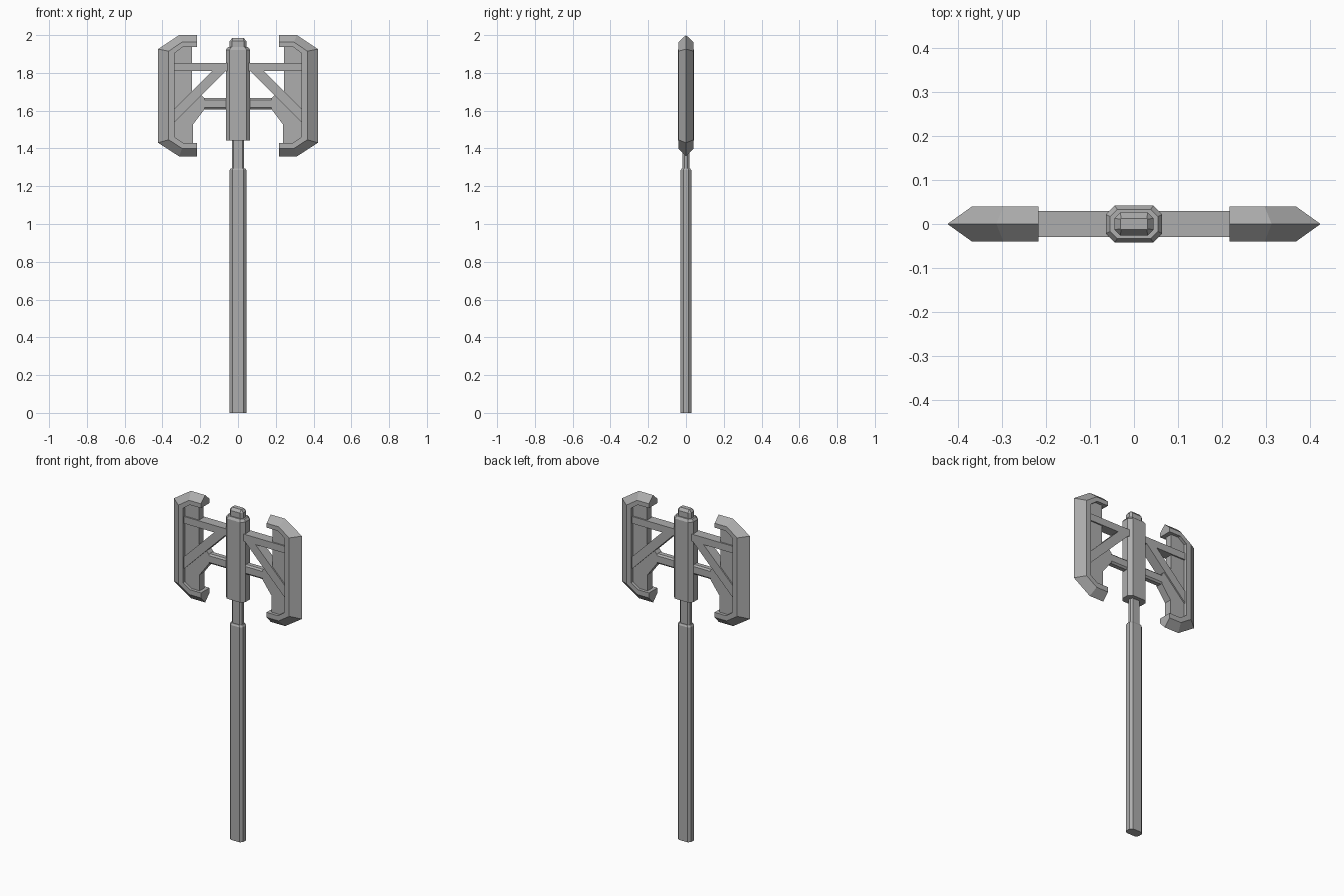
import bpy
import bmesh

cube = bpy.data.objects.get("Cube")
if cube:
    bpy.data.objects.remove(cube, do_unlink=True)

steel = bpy.data.materials.new("grey_steel")
steel.use_nodes = True
GREY = (0.42, 0.42, 0.42, 1)
steel.diffuse_color = GREY
steel.node_tree.nodes["Principled BSDF"].inputs["Base Color"].default_value = GREY


def loft(name, sections, mirrored=False):
    """Skin a run of equal-length closed sections and cap both ends."""
    bm = bmesh.new()
    rings = [[bm.verts.new(p) for p in s] for s in sections]
    for a, b in zip(rings, rings[1:]):
        for i in range(len(a)):
            j = (i + 1) % len(a)
            bm.faces.new((a[i], a[j], b[j], b[i]))
    bm.faces.new(rings[0][::-1])
    bm.faces.new(rings[-1])
    bmesh.ops.recalc_face_normals(bm, faces=bm.faces)
    mesh = bpy.data.meshes.new(name)
    bm.to_mesh(mesh)
    bm.free()
    mesh.materials.append(steel)
    obj = bpy.data.objects.new(name, mesh)
    bpy.context.collection.objects.link(obj)
    if mirrored:
        obj.modifiers.new("Mirror", "MIRROR").use_axis[0] = True
    return obj


def octagon(hx, hy, cut, z):
    """Rectangle with clipped corners, lying flat at height z."""
    x, y = hx - cut, hy - cut
    return [(hx, -y, z), (hx, y, z), (x, hy, z), (-x, hy, z),
            (-hx, y, z), (-hx, -y, z), (-x, -hy, z), (x, -hy, z)]


def slab(name, outline, half):
    """Flat plate from an x-z outline, mirrored to both sides."""
    return loft(name, [[(x, y, z) for x, z in outline] for y in (-half, half)], True)


# Shaft, neck, hub and cap
loft("shaft", [octagon(0.044, 0.028, 0.014, 0), octagon(0.044, 0.028, 0.014, 1.285),
               octagon(0.038, 0.022, 0.011, 1.295)])
loft("neck", [octagon(0.032, 0.018, 0.009, 1.28), octagon(0.032, 0.018, 0.009, 1.46)])
loft("hub", [octagon(0.064, 0.042, 0.02, 1.443), octagon(0.064, 0.042, 0.02, 1.922),
             octagon(0.054, 0.033, 0.016, 1.936)])
loft("cap", [octagon(0.044, 0.026, 0.013, 1.93), octagon(0.044, 0.026, 0.013, 1.968),
             octagon(0.031, 0.013, 0.002, 1.984)])

# Blade rims: sharp edge, shoulder and inner wall, swept round each C shape
edge = [(0.217, 2.0), (0.312, 2.0), (0.423, 1.926), (0.423, 1.43), (0.312, 1.358), (0.217, 1.358)]
shoulder = [(0.217, 1.963), (0.296, 1.963), (0.367, 1.915), (0.367, 1.446), (0.296, 1.4), (0.217, 1.4)]
inner = [(0.217, 1.937), (0.292, 1.937), (0.335, 1.905), (0.335, 1.46), (0.292, 1.43), (0.217, 1.43)]
T = 0.04
loft("blade_rims", [[(e[0], 0, e[1]), (s[0], -T, s[1]), (n[0], -T, n[1]),
                     (n[0], T, n[1]), (s[0], T, s[1])]
                    for e, s, n in zip(edge, shoulder, inner)], True)

# Recessed blade panels
slab("blade_panels", [(0.243, 1.95), (0.3, 1.95), (0.35, 1.91), (0.35, 1.455), (0.3, 1.415),
                      (0.238, 1.415), (0.238, 1.527), (0.178, 1.607), (0.178, 1.666),
                      (0.2, 1.69), (0.243, 1.7)], 0.022)

# Upper struts with diagonal braces
slab("braces", [(0.05, 1.852), (0.345, 1.852), (0.345, 1.81), (0.137, 1.81),
                (0.345, 1.602), (0.345, 1.53), (0.065, 1.81), (0.05, 1.81)], 0.03)

# Lower arms with chamfered edges
arm = [(0.022, 1.617), (0.022, 1.657), (0.013, 1.666), (-0.013, 1.666),
       (-0.022, 1.657), (-0.022, 1.617), (-0.013, 1.607), (0.013, 1.607)]
loft("lower_arms", [[(x, y, z) for y, z in arm] for x in (0.05, 0.19)], True)
